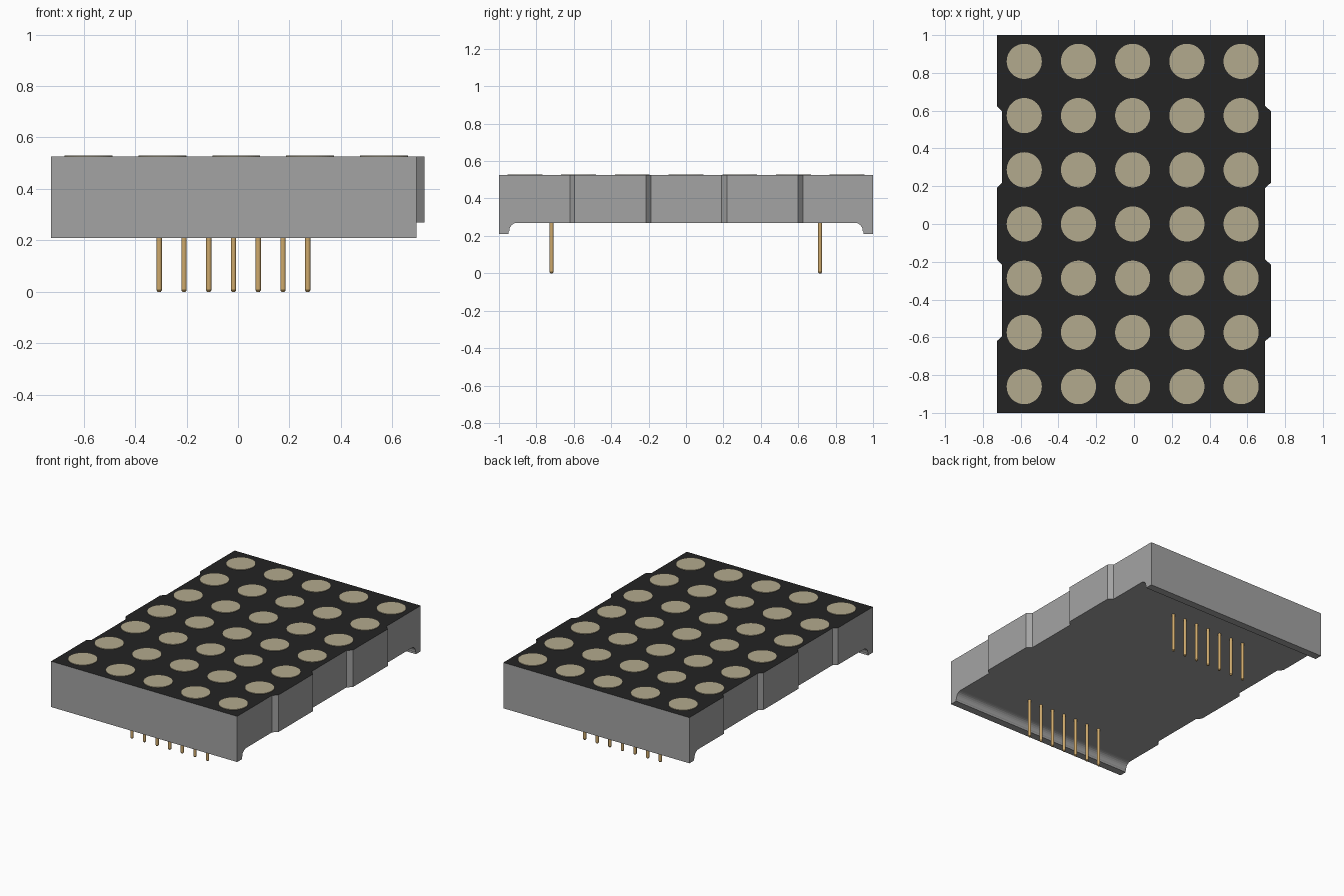
import bpy, bmesh, math
from mathutils import Matrix, Vector

if "Cube" in bpy.data.objects:
    bpy.data.objects.remove(bpy.data.objects["Cube"])


def material(name, rgb):
    m = bpy.data.materials.new(name)
    m.diffuse_color = (*rgb, 1)
    m.use_nodes = True
    m.node_tree.nodes["Principled BSDF"].inputs["Base Color"].default_value = m.diffuse_color
    return m


GREY = material("housing grey", (0.37, 0.37, 0.37))
BLACK = material("face black", (0.017, 0.017, 0.017))
CREAM = material("lens cream", (0.45, 0.40, 0.27))
BRASS = material("pin brass", (0.62, 0.40, 0.15))


def make_object(name, bm, *mats):
    bmesh.ops.recalc_face_normals(bm, faces=bm.faces)
    mesh = bpy.data.meshes.new(name)
    bm.to_mesh(mesh)
    bm.free()
    ob = bpy.data.objects.new(name, mesh)
    bpy.context.collection.objects.link(ob)
    for m in mats:
        mesh.materials.append(m)
    return ob


def prism(name, points, direction, *mats):
    bm = bmesh.new()
    face = bm.faces.new([bm.verts.new(p) for p in points])
    ext = bmesh.ops.extrude_face_region(bm, geom=[face], use_keep_orig=True)
    verts = [g for g in ext["geom"] if isinstance(g, bmesh.types.BMVert)]
    bmesh.ops.translate(bm, verts=verts, vec=Vector(direction))
    return make_object(name, bm, *mats)


TOP, UNDER, FOOT = 0.525, 0.27, 0.21

# Housing outline: right side has two tabs, left side two matching recesses
steps = [-0.62, -0.595, -0.215, -0.187, 0.19, 0.218, 0.598, 0.625]
level = [0, 1, 1, 0, 0, 1, 1, 0]
right = [(0.694, -1)] + [(0.694 + 0.03 * k, y) for y, k in zip(steps, level)] + [(0.694, 1)]
left = [(-0.726, -1)] + [(-0.726 + 0.026 * k, y) for y, k in zip(steps, level)] + [(-0.726, 1)]
outline = [(x, y, FOOT) for x, y in right + left[::-1]]
housing = prism("housing", outline, (0, 0, TOP - FOOT), GREY, BLACK)

# Channel with rounded upper corners leaves a foot rail at each end
side = [(0.948, FOOT - 0.1), (0.948, 0.222)]
for i in range(7):
    a = i * math.pi / 12
    side.append((0.902 + 0.043 * math.cos(a), UNDER - 0.043 + 0.043 * math.sin(a)))
channel = [(-1, y, z) for y, z in side] + [(-1, -y, z) for y, z in reversed(side)]
cutter = prism("channel_cutter", channel, (2, 0, 0))
cutter.hide_render = True
cut = housing.modifiers.new("channel", "BOOLEAN")
cut.operation, cut.solver, cut.object = "DIFFERENCE", "EXACT", cutter
bpy.context.view_layer.objects.active = housing
bpy.ops.object.modifier_apply(modifier=cut.name)
bpy.data.objects.remove(cutter)

# Black front face of the display
for p in housing.data.polygons:
    p.material_index = 1 if p.normal.z > 0.9 and p.center.z > 0.5 else 0

# Five by seven lens discs, thin plates on the face
bm = bmesh.new()
for col in range(5):
    for row in range(7):
        pos = (-0.007 + 0.287 * (col - 2), 0.287 * (row - 3), TOP + 0.001)
        bmesh.ops.create_cone(bm, cap_ends=True, segments=48, radius1=0.093, radius2=0.093,
                              depth=0.006, matrix=Matrix.Translation(pos))
make_object("lens_dots", bm, CREAM)

# Two rows of seven pins with chamfered tips
bm = bmesh.new()
R, TIP = 0.0105, 0.006
for y in (-0.719, 0.717):
    for i in range(7):
        x = -0.0175 + 0.0962 * (i - 3)
        for z0, z1, r0, r1 in ((0, TIP, R * 0.6, R), (TIP, UNDER + 0.004, R, R)):
            bmesh.ops.create_cone(bm, cap_ends=True, segments=16, radius1=r0, radius2=r1,
                                  depth=z1 - z0, matrix=Matrix.Translation((x, y, (z0 + z1) / 2)))
pins = make_object("pins", bm, BRASS)

# Smooth the pins while keeping hard edges
bpy.ops.object.select_all(action="DESELECT")
pins.select_set(True)
bpy.context.view_layer.objects.active = pins
bpy.ops.object.shade_smooth_by_angle(angle=math.radians(35))
